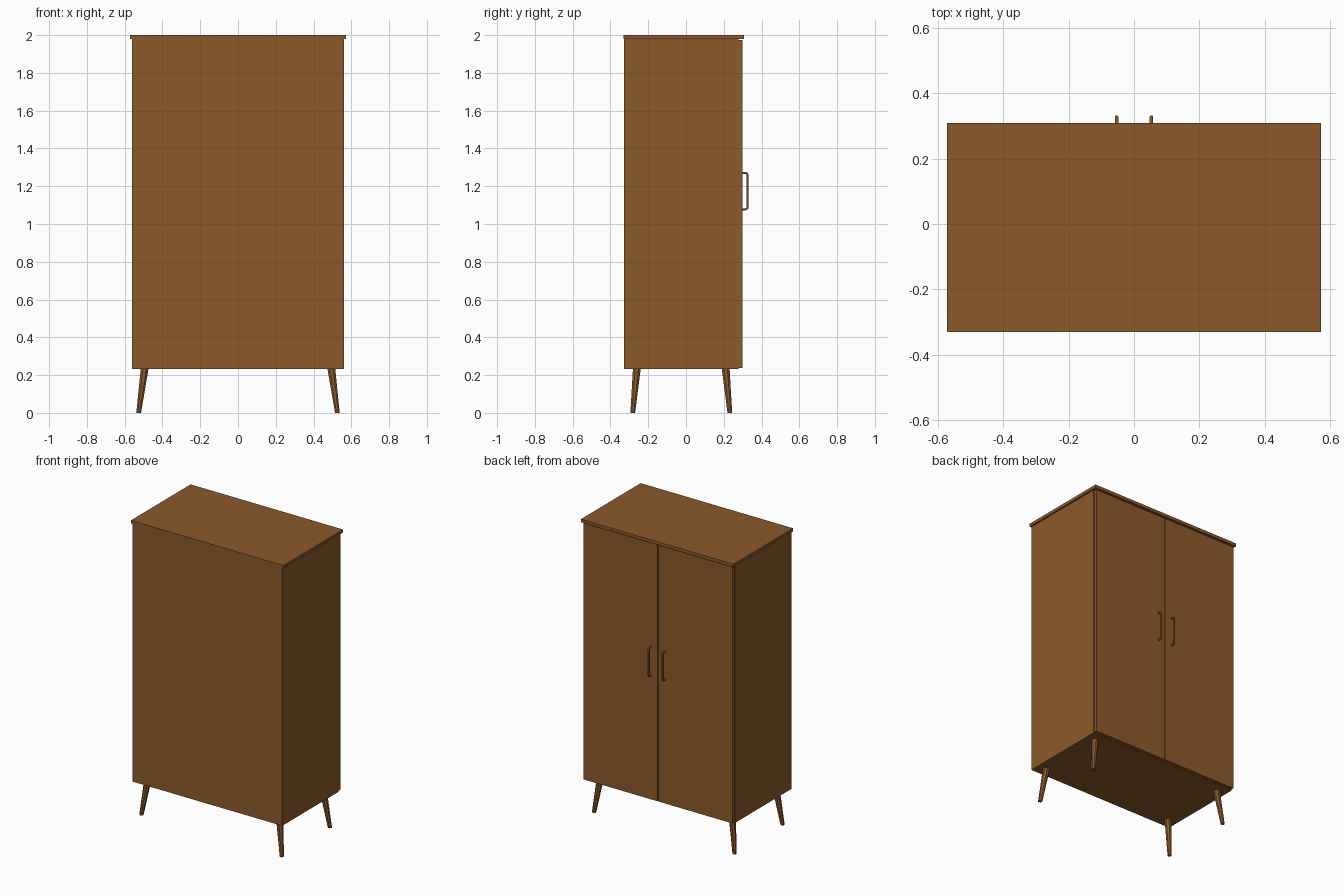
import bpy, bmesh, math
from mathutils import Vector

if "Cube" in bpy.data.objects:
    bpy.data.objects.remove(bpy.data.objects["Cube"])

wood = bpy.data.materials.new("warm brown wood")
wood.diffuse_color = (0.258, 0.102, 0.024, 1)
wood.use_nodes = True
wood.node_tree.nodes["Principled BSDF"].inputs["Base Color"].default_value = wood.diffuse_color


def add_object(name, bm):
    bmesh.ops.recalc_face_normals(bm, faces=bm.faces)
    mesh = bpy.data.meshes.new(name)
    bm.to_mesh(mesh)
    bm.free()
    mesh.materials.append(wood)
    obj = bpy.data.objects.new(name, mesh)
    bpy.context.collection.objects.link(obj)
    return obj


def box(name, lo, hi):
    bm = bmesh.new()
    bmesh.ops.create_cube(bm, size=1)
    for v in bm.verts:
        v.co = [l + (c + 0.5) * (h - l) for c, l, h in zip(v.co, lo, hi)]
    return add_object(name, bm)


def leg(name, foot, head, r_foot, r_head, sides=8):
    # Tapered, splayed leg with level ends
    bm = bmesh.new()
    rings = []
    for centre, r in ((foot, r_foot), (head, r_head)):
        angles = [math.tau * (i + 0.5) / sides for i in range(sides)]
        rings.append([bm.verts.new(Vector(centre) + Vector((r * math.cos(a), r * math.sin(a), 0)))
                      for a in angles])
    for i in range(sides):
        j = (i + 1) % sides
        bm.faces.new((rings[0][i], rings[0][j], rings[1][j], rings[1][i]))
    bm.faces.new(rings[0])
    bm.faces.new(rings[1])
    return add_object(name, bm)


def handle(name, x, r=0.0055):
    # C-shaped pull: a round tube swept along a path with rounded corners
    y0, y1, z0, z1, c = 0.292, 0.3265, 1.078, 1.27, 0.012
    path = [(y0, z0)]
    for cy, cz, start in ((y1 - c, z0 + c, -90), (y1 - c, z1 - c, 0)):
        for k in range(5):
            a = math.radians(start + 22.5 * k)
            path.append((cy + c * math.cos(a), cz + c * math.sin(a)))
    path.append((y0, z1))
    bm = bmesh.new()
    rings = []
    for i, p in enumerate(path):
        a, b = path[max(i - 1, 0)], path[min(i + 1, len(path) - 1)]
        t = Vector((0, b[0] - a[0], b[1] - a[1])).normalized()
        side = Vector((1, 0, 0))
        n = t.cross(side)
        rings.append([bm.verts.new(Vector((x, *p)) + r * (side * math.cos(q) + n * math.sin(q)))
                      for q in (math.tau * k / 10 for k in range(10))])
    for r0, r1 in zip(rings, rings[1:]):
        for k in range(10):
            m = (k + 1) % 10
            bm.faces.new((r0[k], r0[m], r1[m], r1[k]))
    bm.faces.new(rings[0])
    bm.faces.new(rings[-1])
    obj = add_object(name, bm)
    for f in obj.data.polygons:
        f.use_smooth = len(f.vertices) == 4


# Cabinet body and overhanging top board
box("cabinet_body", (-0.56, -0.327, 0.233), (0.56, 0.277, 1.98))
box("top_board", (-0.571, -0.33, 1.979), (0.571, 0.308, 2.0))

for sx, side in ((-1, "left"), (1, "right")):
    # Doors on the +y side with a thin centre gap, plus pulls
    xs = sorted((sx * 0.003, sx * 0.557))
    box(side + "_door", (xs[0], 0.279, 0.238), (xs[1], 0.299, 1.973))
    handle(side + "_handle", sx * 0.053)
    # Splayed legs
    for sy, end in ((-1, "front"), (1, "back")):
        leg(f"{end}_{side}_leg",
            (sx * 0.526, -0.025 + sy * 0.257, 0),
            (sx * 0.494, -0.025 + sy * 0.235, 0.236), 0.0135, 0.0225)
